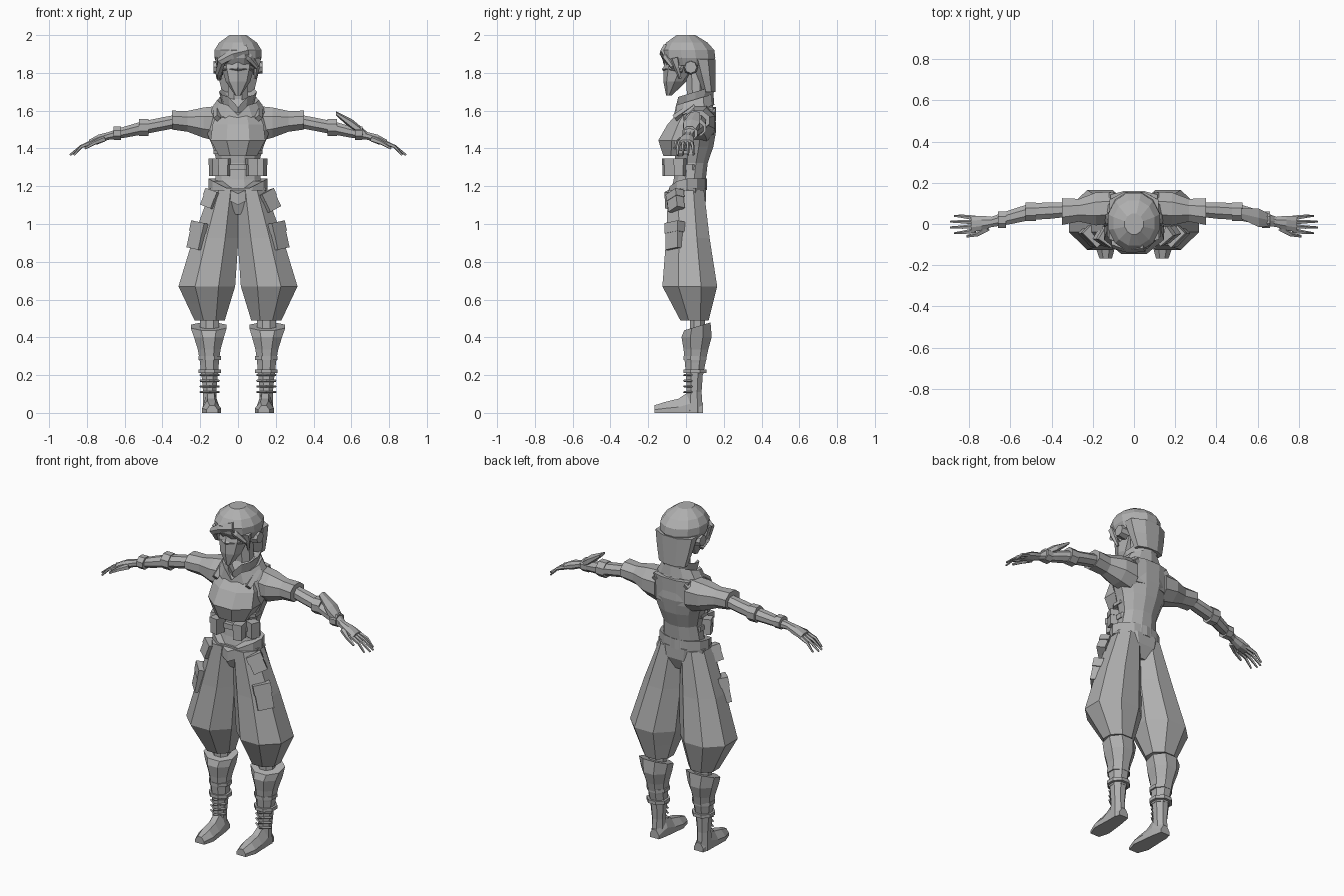
import bpy, bmesh
from math import pi, cos, sin
from mathutils import Vector, Matrix, Euler

start_cube = bpy.data.objects.get("Cube")
if start_cube:
    bpy.data.objects.remove(start_cube, do_unlink=True)

shade = 0.43
grey = bpy.data.materials.new("plain grey")
grey.use_nodes = True
grey.diffuse_color = (shade, shade, shade, 1)
grey.node_tree.nodes["Principled BSDF"].inputs["Base Color"].default_value = grey.diffuse_color


def finish(name, bm, mirror):
    """Turn a bmesh into a flat shaded object, optionally mirrored left to right."""
    bmesh.ops.recalc_face_normals(bm, faces=bm.faces)
    mesh = bpy.data.meshes.new(name)
    bm.to_mesh(mesh)
    bm.free()
    mesh.materials.append(grey)
    obj = bpy.data.objects.new(name, mesh)
    bpy.context.scene.collection.objects.link(obj)
    if mirror:
        modifier = obj.modifiers.new("left and right", "MIRROR")
        modifier.use_mirror_merge = False


def skin(name, rings, mirror):
    """Bridge consecutive rings of points and cap both ends."""
    bm = bmesh.new()
    loops = [[bm.verts.new(point) for point in ring] for ring in rings]
    for low, high in zip(loops, loops[1:]):
        for i in range(len(low)):
            bm.faces.new((low[i - 1], low[i], high[i], high[i - 1]))
    bm.faces.new(loops[0])
    bm.faces.new(loops[-1])
    finish(name, bm, mirror)


def sample(path, fraction):
    """Point at a fraction of the way through the path's corners."""
    place = fraction * (len(path) - 1)
    corner = min(int(place), len(path) - 2)
    return Vector(path[corner]).lerp(Vector(path[corner + 1]), place - corner)


def loft(name, path, widths, depths, across="xy", sides=8, ridge=False, mirror=False, warp=None):
    """Evenly spaced polygon sections along a path; across names the section's two axes."""
    turn, reach = (0, 1) if ridge else (pi / sides, 1 / cos(pi / sides))
    rings = []
    for step, (width, depth) in enumerate(zip(widths, depths)):
        centre = sample(path, step / (len(widths) - 1))
        ring = []
        for side in range(sides):
            angle = turn + side * 2 * pi / sides
            point = centre.copy()
            setattr(point, across[0], getattr(point, across[0]) + cos(angle) * reach * width / 2)
            setattr(point, across[1], getattr(point, across[1]) + sin(angle) * reach * depth / 2)
            if warp:
                warp(point)
            ring.append(point)
        rings.append(ring)
    skin(name, rings, mirror)


def band(name, centre, width, depth, length, across="xy", **options):
    """Short raised ring around the body or a limb."""
    along = Vector((length / 2, 0, 0) if across == "yz" else (0, 0, length / 2))
    path = [Vector(centre) - along, Vector(centre) + along]
    loft(name, path, [width, width], [depth, depth], across, **options)


def tube(name, path, thickness, taper=0, sides=5, mirror=False):
    """Round strand through the path's points, thinning towards its end."""
    rings = []
    last = len(path) - 1
    for i, point in enumerate(path):
        along = Vector(path[min(i + 1, last)]) - Vector(path[max(i - 1, 0)])
        facing = along.to_track_quat("Z", "Y")
        radius = thickness * (1 - taper * i / last)
        angles = [side * 2 * pi / sides for side in range(sides)]
        rings.append([Vector(point) + facing @ Vector((cos(a), sin(a), 0)) * radius for a in angles])
    skin(name, rings, mirror)


def pouch(name, centre, size, lean=0, roll=0, yaw=0, mirror=False):
    """Box with an overlapping lid, front towards -y before turning."""
    place = Matrix.Translation(centre) @ Euler((lean, roll, yaw)).to_matrix().to_4x4()
    body = Matrix.Diagonal((*size, 1))
    lid = Matrix.Translation((0, 0, size[2] / 3)) @ body @ Matrix.Diagonal((1.1, 1.1, 0.4, 1))
    bm = bmesh.new()
    for shape in (body, lid):
        bmesh.ops.create_cube(bm, size=1, matrix=place @ shape)
    finish(name, bm, mirror)


# Bends applied to single points of a part
def dip_in_front(point):
    if point.y < 0:
        point.z -= max(0, 0.08 - abs(point.x) / 2)


def slant_and_part(point):
    point.z += 0.3 * (point.y - 0.05)
    if point.y < 0:
        point.z -= max(0, 0.05 - abs(point.x))


def slope_rim(point):
    if point.z > 0.42:
        point.z += 0.3 * (point.y - 0.1)


def flatten_sole(point):
    point.z = max(0, point.z)


# Torso, chest piece and back panel
loft("torso", [(0, .01, 1.15), (0, .07, 1.67)], sides=12,
     widths=[.28, .24, .22, .27, .34, .32, .1], depths=[.19, .17, .17, .21, .22, .19, .12])
loft("chest_piece", [(0, -.05, 1.36), (0, .02, 1.61)],
     widths=[.2, .29, .27, .2], depths=[.14, .24, .19, .09])
loft("back_panel", [(0, .13, 1.47), (0, .13, 1.62)], widths=[.2, .23], depths=[.05, .06])
tube("shoulder_strap", [(.11, -.06, 1.56), (.11, .04, 1.63), (.1, .15, 1.59)], .02, sides=4, mirror=True)
band("rib_band", (0, .01, 1.38), width=.26, depth=.21, length=.02, sides=12)

# Belts and pelvis
band("pouch_belt", (0, .01, 1.3), width=.24, depth=.18, length=.03, sides=12)
band("hip_belt", (0, .005, 1.21), width=.31, depth=.21, length=.06, sides=12, ridge=True, warp=dip_in_front)
loft("pelvis", [(0, .01, 1.05), (0, .01, 1.19)], widths=[.08, .26, .3], depths=[.13, .19, .19])

# Collar: two slanted layers parted at the front
loft("lower_collar", [(0, .04, 1.6), (0, .04, 1.66), (0, .04, 1.63)], sides=12, ridge=True,
     widths=[.3, .22, .14], depths=[.22, .21, .13], warp=slant_and_part)
loft("upper_collar", [(0, .05, 1.64), (0, .05, 1.7), (0, .05, 1.67)], sides=12, ridge=True,
     widths=[.17, .2, .13], depths=[.18, .21, .13], warp=slant_and_part)

# Head: neck, masked face, ear pieces
loft("neck", [(0, .06, 1.56), (0, .05, 1.8)], widths=[.11, .1], depths=[.1, .1])
loft("masked_face", [(0, -.09, 1.68), (0, 0, 1.9)], ridge=True,
     widths=[.03, .13, .17, .17], depths=[.03, .12, .18, .2])
tube("mask_edge", [(0, -.12, 1.82), (.06, -.08, 1.82), (.08, -.02, 1.81)], .01, sides=4, mirror=True)
tube("ear_piece", [(.08, .025, 1.83), (.13, .025, 1.83)], .04, taper=.2, sides=8, mirror=True)

# Hair: cap, back fall, side locks and swept fringe
loft("hair_cap", [(0, .02, 1.84), (0, 0, 2)], sides=12,
     widths=[.22, .25, .25, .2, .09], depths=[.24, .28, .28, .22, .1])
loft("hair_back", [(0, .12, 1.7), (0, .09, 1.87)], widths=[.17, .21, .24], depths=[.07, .1, .13])
tube("side_lock", [(.1, -.06, 1.88), (.1, -.05, 1.83), (.09, -.03, 1.77)], .025, taper=.7, mirror=True)
tube("swept_fringe", [(.05, -.1, 1.92), (-.03, -.11, 1.9), (-.09, -.1, 1.86), (-.1, -.05, 1.8),
                      (-.1, 0, 1.77)], .035, taper=.6, sides=6)
tube("left_fringe", [(0, -.1, 1.92), (.06, -.1, 1.88), (.1, -.07, 1.83)], .03, taper=.6, sides=6)

# Arms: sleeves, forearms, cuffs and hands
elbow, wrist, knuckles = (.5, .06, 1.51), (.69, .01, 1.465), (.79, 0, 1.43)
loft("sleeve", [(.1, .08, 1.53), (.35, .06, 1.55)], across="yz", mirror=True,
     widths=[.15, .16, .11, .13], depths=[.19, .16, .11, .1])
loft("arm", [(.32, .07, 1.545), elbow, wrist, knuckles], across="yz", mirror=True,
     widths=[.07, .08, .08, .07, .05, .07, .08], depths=[.07, .07, .07, .06, .04, .05, .03])
band("elbow_cuff", elbow, width=.09, depth=.09, length=.05, across="yz", mirror=True)
band("wrist_cuff", (.64, .02, 1.48), width=.08, depth=.07, length=.04, across="yz", mirror=True)
loft("left_arm_guard", [(.52, .05, 1.585), wrist], across="yz", sides=6,
     widths=[.05, .09, .04], depths=[.02, .05, .03])
for number, finger in enumerate(["index", "middle", "ring", "little"]):
    root = (number - 1.6) * 0.02
    tip = 0.9 - abs(number - 1.5) * 0.02
    tube(finger + "_finger", [(.77, root, 1.434), (.83, root * 1.3, 1.41), (tip, root * 1.4, 1.365)],
         .013, taper=.6, mirror=True)
tube("thumb", [(.71, -.02, 1.45), (.76, -.05, 1.43), (.81, -.06, 1.4)], .017, taper=.6, mirror=True)

# Baggy trousers, gathered below the knee
loft("trouser_leg", [(.07, 0, 1.18), (.165, .02, .67), (.15, .045, .49)], mirror=True,
     widths=[.15, .24, .3, .23, .16], depths=[.19, .23, .29, .22, .15])
band("knee", (.15, .06, .48), width=.1, depth=.08, length=.1, mirror=True)

# Boots: shin guard with sloping rim, ankle, foot and laces
loft("shin_guard", [(.155, .06, .47), (.15, .045, .2)], mirror=True, warp=slope_rim,
     widths=[.19, .16, .12, .1, .09], depths=[.14, .16, .13, .11, .09])
for height in (.29, .22):
    band("shin_band", (.15, .048, height), width=.12, depth=.12, length=.02, mirror=True)
loft("ankle", [(.15, .045, .22), (.15, .04, 0)], mirror=True,
     widths=[.09, .07, .07], depths=[.09, .08, .1])
loft("foot", [(.137, -.168, 0), (.147, .09, 0)], across="xz", mirror=True, warp=flatten_sole,
     widths=[.06, .1, .09, .08, .06], depths=[.08, .12, .15, .24, .1])
for row in range(4):
    height = 0.11 + row * 0.03
    tube("boot_lace", [(.1, .03, height), (.15, -.01, height), (.2, .03, height)], .006, sides=4, mirror=True)

# Pouches and thigh pockets
pouch("front_belt_pouch", (.073, -.09, 1.3), (.05, .06, .09), yaw=.2, mirror=True)
pouch("side_belt_pouch", (.12, -.03, 1.3), (.05, .05, .09), yaw=1.2, mirror=True)
pouch("left_hip_pouch", (.165, -.055, 1.12), (.08, .05, .1), lean=-.2, roll=-.4, yaw=.7)
pouch("right_hip_pouch", (-.145, -.07, 1.13), (.07, .05, .09), lean=-.2, roll=.3, yaw=-.6)
pouch("thigh_pocket", (.21, -.06, .935), (.09, .05, .14), lean=-.15, roll=-.15, yaw=.8, mirror=True)
